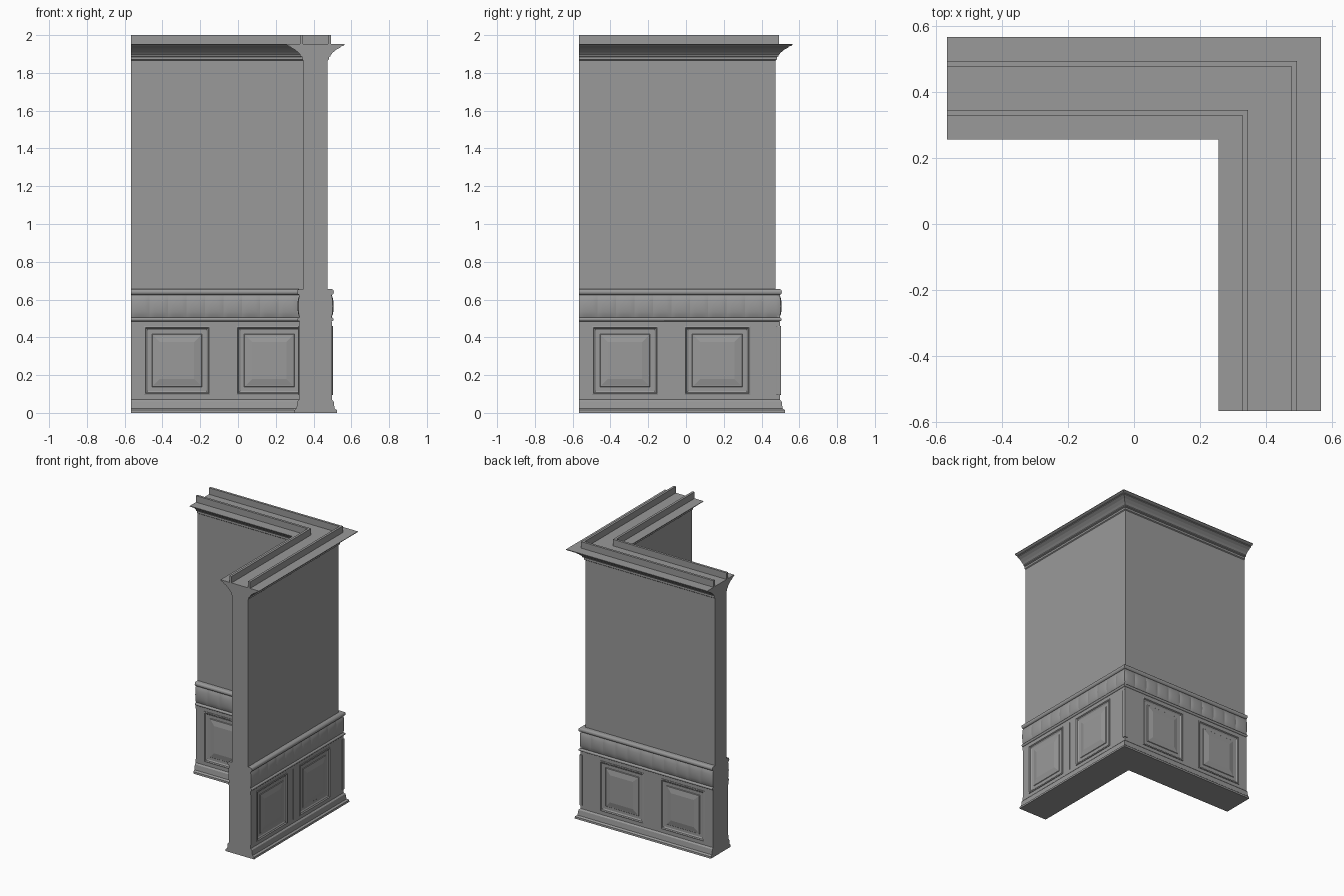
import bpy, bmesh, math

if "Cube" in bpy.data.objects:
    bpy.data.objects.remove(bpy.data.objects["Cube"])

C, E = 0.4105, -0.566          # wall centre line, open end of each arm
TILE = (C - E) / 2             # wainscot panel spacing
D = 0.087                      # wainscot half thickness
R = 0.080                      # recessed panel ground

GREY = bpy.data.materials.new("dark_grey")
GREY.diffuse_color = (0.32, 0.32, 0.32, 1)
GREY.use_nodes = True
GREY.node_tree.nodes["Principled BSDF"].inputs["Base Color"].default_value = GREY.diffuse_color


def at(arm, s, d, z):
    return (s, C + d, z) if arm == 0 else (C + d, s, z)


def finish(name, bm, smooth=None):
    bmesh.ops.recalc_face_normals(bm, faces=bm.faces)
    me = bpy.data.meshes.new(name)
    bm.to_mesh(me)
    bm.free()
    me.materials.append(GREY)
    ob = bpy.data.objects.new(name, me)
    bpy.context.collection.objects.link(ob)
    if smooth:
        bpy.ops.object.select_all(action='DESELECT')
        ob.select_set(True)
        bpy.context.view_layer.objects.active = ob
        bpy.ops.object.shade_smooth_by_angle(angle=math.radians(smooth))
    return ob


def sweep(name, loop, smooth=None):
    """Sweep a closed (offset, z) profile around the mitred corner."""
    bm = bmesh.new()
    rows = [[bm.verts.new(p(d, z)) for d, z in loop] for p in (
        lambda d, z: (E, C + d, z),
        lambda d, z: (C + d, C + d, z),
        lambda d, z: (C + d, E, z))]
    n = len(loop)
    for a, b in zip(rows, rows[1:]):
        for i in range(n):
            j = (i + 1) % n
            bm.faces.new((a[i], a[j], b[j], b[i]))
    bm.faces.new(rows[0])
    bm.faces.new(rows[-1])
    return finish(name, bm, smooth)


def both(half):
    return half + [(-d, z) for d, z in reversed(half)]


def relief(bm, arm, side, s0, s1, z0, z1, steps):
    """Closed stack of nested rectangles: steps are (inset, depth)."""
    rings = []
    for k, d in steps:
        rings.append([bm.verts.new(at(arm, s, side * d, z)) for s, z in (
            (s0 + k, z0 + k), (s1 - k, z0 + k), (s1 - k, z1 - k), (s0 + k, z1 - k))])
    for a, b in zip(rings, rings[1:]):
        for i in range(4):
            j = (i + 1) % 4
            bm.faces.new((a[i], a[j], b[j], b[i]))
    bm.faces.new(rings[0])
    bm.faces.new(rings[-1])


FACES = [(arm, side) for arm in (0, 1) for side in (-1, 1)]
BACK = (0, 1)                  # plain face without seams

# swept wall parts, bottom to top
sweep("baseboard", both([(.114, 0), (.113, .014), (.105, .021), (.101, .023),
                         (.096, .06), (.091, .066), (D, .07)]))
sweep("wainscot_core", both([(D, .07), (D, .095), (R, .095), (R, .46), (D, .46), (D, .485)]))


def bead(z0, z1, d0, bulge):
    n = 8
    return [(d0 + bulge * math.sin(math.pi * i / n),
             (z0 + z1) / 2 - (z1 - z0) / 2 * math.cos(math.pi * i / n)) for i in range(n + 1)]


sweep("lower_bead", both(bead(.485, .505, .085, .011)), 40)
sweep("frieze_core", both([(.082, .505), (.082, .625)]))
sweep("chair_rail", both(bead(.625, .655, .085, .012)), 40)
sweep("upper_wall", both([(.064, .655), (.064, 1.865)]))
sweep("crown_moulding", both([(.064, 1.865), (.070, 1.870), (.070, 1.884), (.080, 1.888),
                              (.080, 1.895), (.092, 1.908), (.110, 1.923), (.132, 1.935),
                              (.132, 1.940), (.146, 1.943), (.1545, 1.949), (.1545, 1.953)]))
for side, label in ((-1, "inner"), (1, "outer")):
    sweep(label + "_top_strip", [(side * .066, 1.953), (side * .083, 1.953),
                                 (side * .083, 2.0), (side * .066, 2.0)])

# stiles between the panels, meeting at each tile seam
bm = bmesh.new()
for arm, side in FACES:
    end = C + side * D
    for k in range(3):
        seam = E + k * TILE
        if (arm, side) == BACK:
            spans = [(seam - .07, seam + (.068 if k < 2 else D))]
        else:
            spans = [(seam - .07, seam - .002), (seam + .002, seam + .068)]
        for s0, s1 in spans:
            s0, s1 = max(s0, E), min(s1, end)
            if s1 - s0 > .003:
                relief(bm, arm, side, s0, s1, .095, .46, [(0, .07), (0, D)])
finish("stiles", bm)

# raised panels with a moulded surround
steps = [(0, .07), (0, .091), (.007, .093), (.012, .086), (.016, .085), (.022, .0815),
         (.042, .0815), (.045, .085), (.050, .085), (.084, .092)]
bm = bmesh.new()
for arm, side in FACES:
    for k in range(2):
        s0 = E + k * TILE + .068
        relief(bm, arm, side, s0, s0 + TILE - .138, .095, .46, steps)
    if side > 0 and (arm, side) != BACK:   # next panel, cut by the outer corner
        relief(bm, arm, side, C + .068, C + .093, .095, .46,
               [(0, .07), (0, .091), (.004, .093)])
finish("raised_panels", bm)

# frieze of rounded lobes
bm = bmesh.new()
PITCH, NU, NV = TILE / 5, 8, 8
for arm, side in FACES:
    for k in range(11 if side > 0 else 10):
        a = E + k * PITCH
        b = min(a + PITCH, C + .088 if side > 0 else C)
        grid = []
        for i in range(NU + 1):
            u = i / NU
            hu = math.sqrt(max(0, 1 - (2 * u - 1) ** 2))
            row = []
            for j in range(NV + 1):
                v = j / NV
                d = .084 + .012 * (.6 + .4 * hu) * math.sin(math.pi * v) ** .6
                row.append(bm.verts.new(at(arm, a + (b - a) * u, side * d, .505 + .12 * v)))
            grid.append(row)
        for i in range(NU):
            for j in range(NV):
                bm.faces.new((grid[i][j], grid[i + 1][j], grid[i + 1][j + 1], grid[i][j + 1]))
        # end webs and back close the lobe
        back = [bm.verts.new(at(arm, s, side * .075, z)) for s, z in (
            (a, .505), (b, .505), (b, .625), (a, .625))]
        bm.faces.new(back)
        bm.faces.new(grid[0] + [back[3], back[0]])
        bm.faces.new(grid[-1] + [back[2], back[1]])
        bm.faces.new([r[0] for r in grid] + [back[1], back[0]])
        bm.faces.new([r[-1] for r in grid] + [back[2], back[3]])
finish("frieze_lobes", bm, 40)
